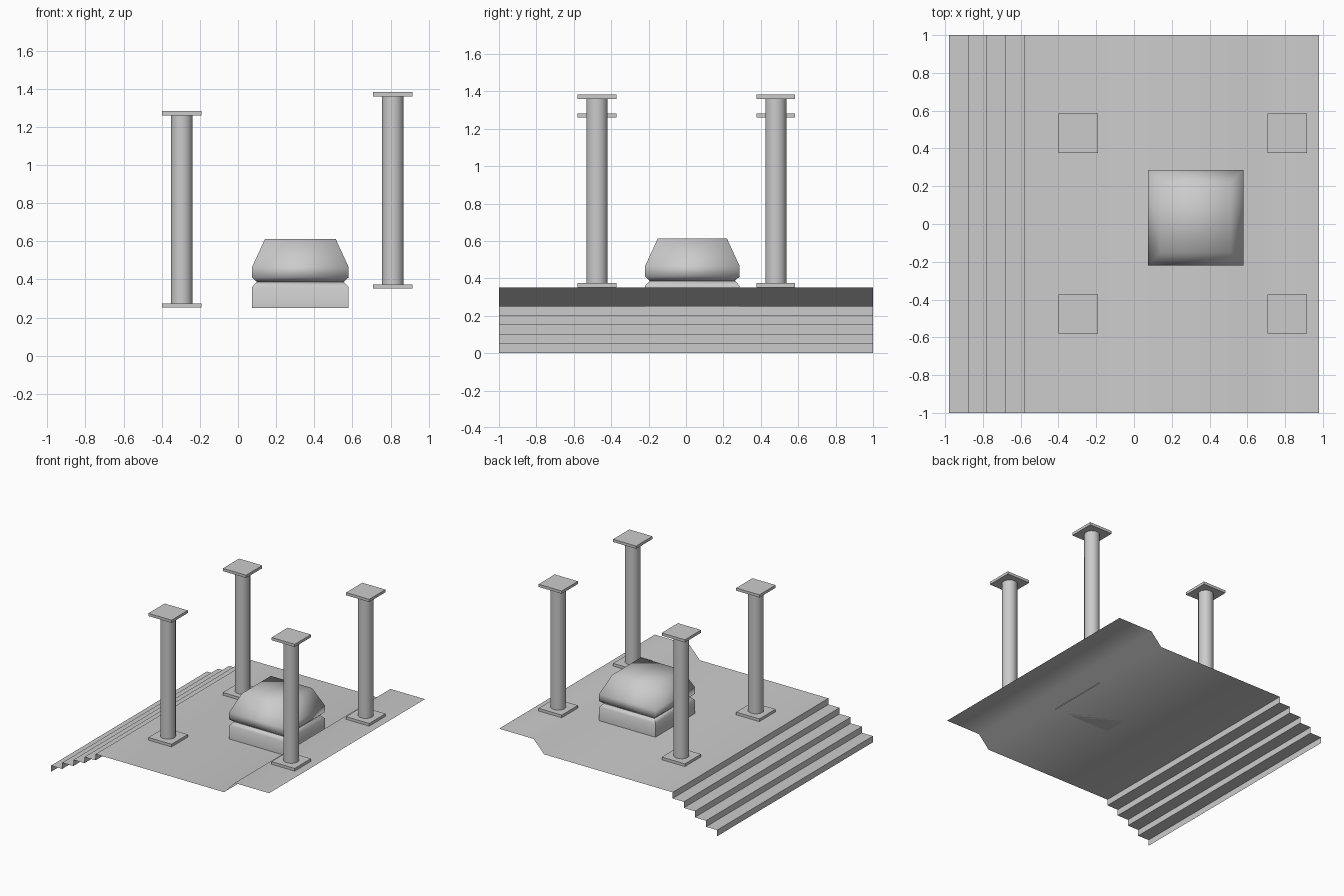
import bpy, bmesh, math

if "Cube" in bpy.data.objects:
    bpy.data.objects.remove(bpy.data.objects["Cube"])

def finish(name, bm, angle=None, recalc=True):
    if recalc:
        bmesh.ops.recalc_face_normals(bm, faces=bm.faces)
    me = bpy.data.meshes.new(name)
    bm.to_mesh(me)
    bm.free()
    ob = bpy.data.objects.new(name, me)
    bpy.context.collection.objects.link(ob)
    if angle:
        bpy.ops.object.select_all(action='DESELECT')
        ob.select_set(True)
        bpy.context.view_layer.objects.active = ob
        bpy.ops.object.shade_smooth_by_angle(angle=math.radians(angle))
    return ob

def loft(bm, rings, sides, cx, cy, turn):
    """Stack of regular polygons given as (radius, z), capped at both ends."""
    loops = []
    for r, z in rings:
        loops.append([bm.verts.new((cx + r * math.cos(turn + 2 * math.pi * i / sides),
                                    cy + r * math.sin(turn + 2 * math.pi * i / sides), z))
                      for i in range(sides)])
    for a, b in zip(loops, loops[1:]):
        for i in range(sides):
            j = (i + 1) % sides
            bm.faces.new((a[i], a[j], b[j], b[i]))
    bm.faces.new(loops[0][::-1])
    bm.faces.new(loops[-1])

def square_loft(bm, rings, cx, cy):
    loft(bm, [(h * math.sqrt(2), z) for h, z in rings], 4, cx, cy, math.pi / 4)

# Stepped floor: an open sheet, the side profile swept along y
profile = [(-0.98, 0)]
for i in range(4):
    z = 0.05 * (i + 1)
    profile += [(-0.98 + 0.1 * i, z), (-0.88 + 0.1 * i, z)]
profile += [(-0.58, 0.25), (0.575, 0.25), (0.67, 0.35), (0.98, 0.35)]
bm = bmesh.new()
rows = [[bm.verts.new((x, y, z)) for x, z in profile] for y in (-1, 1)]
for i in range(len(profile) - 1):
    bm.faces.new((rows[0][i], rows[0][i + 1], rows[1][i + 1], rows[1][i]))
finish("stepped_floor", bm, 60, recalc=False)

# Four columns with square base and cap plates
for side, x, z in (("left", -0.295, 0.252), ("right", 0.812, 0.352)):
    for place, y in (("front", -0.476), ("back", 0.48)):
        bm = bmesh.new()
        square_loft(bm, [(0.104, z), (0.104, z + 0.022)], x, y)
        loft(bm, [(0.058, z + 0.02), (0.058, z + 1.01)], 12, x, y, math.pi / 12)
        square_loft(bm, [(0.104, z + 1.008), (0.104, z + 1.03)], x, y)
        finish(f"{place}_{side}_column", bm, 40)

# Central pedestal: square base block and a tapered smooth block on top
bm = bmesh.new()
square_loft(bm, [(0.253, 0.25), (0.253, 0.36), (0.228, 0.387)], 0.327, 0.034)
finish("pedestal_base", bm, 50)
bm = bmesh.new()
square_loft(bm, [(0.228, 0.387), (0.253, 0.41), (0.253, 0.465), (0.185, 0.613)], 0.327, 0.034)
finish("pedestal_top", bm, 120)
